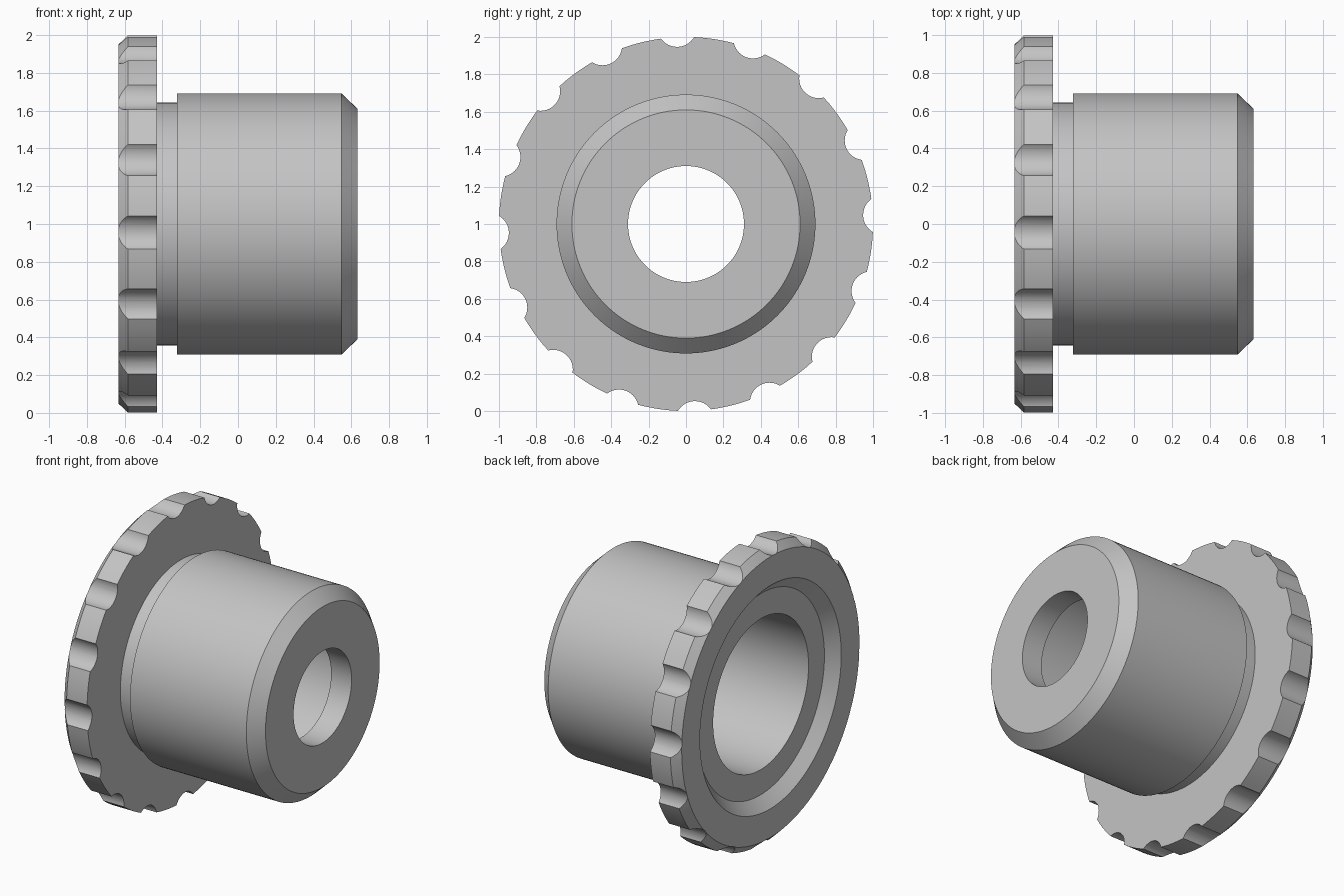
import bpy
import bmesh
from math import cos, sin, radians, pi
from mathutils import Matrix, Vector

cube = bpy.data.objects.get("Cube")
if cube:
    bpy.data.objects.remove(cube, do_unlink=True)

steel = bpy.data.materials.new("grey_steel")
steel.use_nodes = True
colour = (0.55, 0.55, 0.55, 1)
steel.diffuse_color = colour
steel.node_tree.nodes["Principled BSDF"].inputs["Base Color"].default_value = colour


def make_object(name, bm):
    bmesh.ops.recalc_face_normals(bm, faces=bm.faces)
    mesh = bpy.data.meshes.new(name)
    bm.to_mesh(mesh)
    bm.free()
    mesh.materials.append(steel)
    obj = bpy.data.objects.new(name, mesh)
    bpy.context.collection.objects.link(obj)
    return obj


def lathe(name, profile, steps):
    """Turn a closed (x, radius) profile around the x axis."""
    bm = bmesh.new()
    verts = [bm.verts.new((x, 0, r)) for x, r in profile]
    edges = [bm.edges.new((a, b)) for a, b in zip(verts, verts[1:] + verts[:1])]
    bmesh.ops.spin(bm, geom=verts + edges, cent=(0, 0, 0), axis=(1, 0, 0),
                   angle=2 * pi, steps=steps)
    bmesh.ops.remove_doubles(bm, verts=bm.verts, dist=0.0001)
    bmesh.ops.translate(bm, verts=bm.verts, vec=(0, 0, 1))
    return make_object(name, bm)


# Turned body: flange, relief groove, chamfered sleeve, stepped bore, countersink
bushing = lathe("flanged_bushing", [
    (-0.633, 0.95), (-0.583, 1.0), (-0.43, 1.0),
    (-0.43, 0.643), (-0.323, 0.643), (-0.323, 0.692),
    (0.547, 0.692), (0.633, 0.61), (0.633, 0.31),
    (0.48, 0.31), (0.48, 0.51),
    (-0.56, 0.51), (-0.56, 0.68), (-0.633, 0.755)], 144)

# Round grip notches spaced evenly around the flange rim
NOTCHES = 16
bm = bmesh.new()
for i in range(NOTCHES):
    a = radians(2.6) + 2 * pi * i / NOTCHES
    place = Matrix.Translation(Vector((-0.53, 1.053 * cos(a), 1 + 1.053 * sin(a))))
    bmesh.ops.create_cone(bm, cap_ends=True, segments=40, radius1=0.105, radius2=0.105,
                          depth=0.4, matrix=place @ Matrix.Rotation(pi / 2, 4, "Y"))
cutter = make_object("notch_cutter", bm)
cutter.hide_render = True

cut = bushing.modifiers.new("notches", "BOOLEAN")
cut.operation = "DIFFERENCE"
cut.solver = "EXACT"
cut.object = cutter

# Apply the cut, then smooth the curved faces
bpy.ops.object.select_all(action="DESELECT")
bushing.select_set(True)
bpy.context.view_layer.objects.active = bushing
bpy.ops.object.modifier_apply(modifier=cut.name)
bpy.data.objects.remove(cutter, do_unlink=True)
bpy.ops.object.shade_smooth_by_angle(angle=radians(25))
